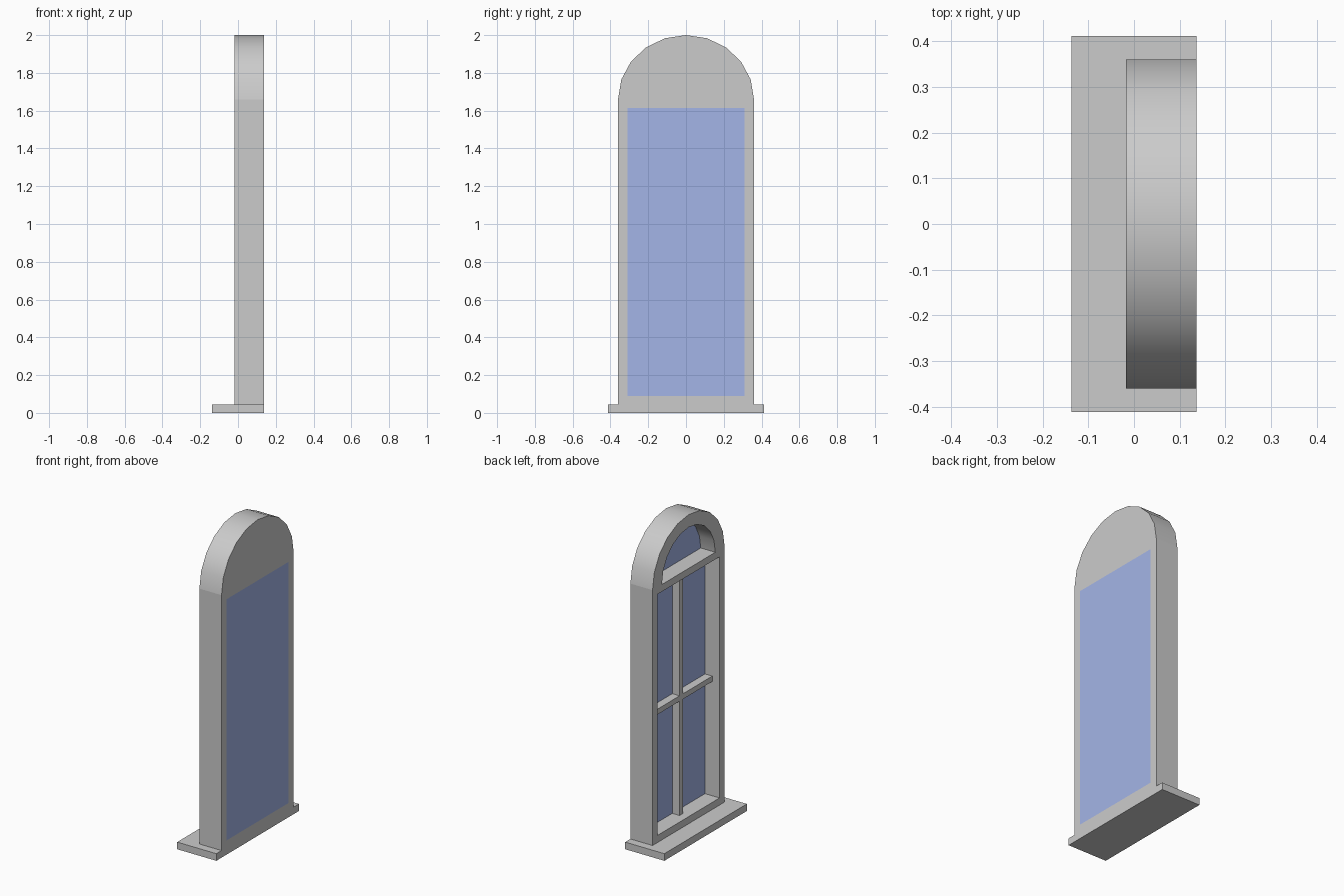
import bpy, bmesh
from math import sin, cos, pi

if "Cube" in bpy.data.objects:
    bpy.data.objects.remove(bpy.data.objects["Cube"])

FRONT, PANE, BACK = -0.018, 0.084, 0.137   # x of frame face, glass face, flat back
SPRING = 1.66                              # height where the arch starts

glass = bpy.data.materials.new("glass")
glass.diffuse_color = (0.37, 0.46, 0.8, 1)
glass.use_nodes = True
glass.node_tree.nodes["Principled BSDF"].inputs["Base Color"].default_value = glass.diffuse_color
frame_mat = bpy.data.materials.new("frame")
frame_mat.diffuse_color = (0.8, 0.8, 0.8, 1)
frame_mat.use_nodes = True
frame_mat.node_tree.nodes["Principled BSDF"].inputs["Base Color"].default_value = frame_mat.diffuse_color


def box(name, x0, x1, y0, y1, z0, z1):
    bm = bmesh.new()
    bmesh.ops.create_cube(bm, size=1)
    for v in bm.verts:
        v.co = ((x0, x1)[v.co.x > 0], (y0, y1)[v.co.y > 0], (z0, z1)[v.co.z > 0])
    return finish(name, bm)


def finish(name, bm):
    me = bpy.data.meshes.new(name)
    bm.to_mesh(me)
    bm.free()
    ob = bpy.data.objects.new(name, me)
    bpy.context.collection.objects.link(ob)
    return ob


def recessed_frame(name, outer, inner, closed, glazed_back):
    """Frame between two (y, z) outlines, recessed to a pane, with a flat back."""
    bm = bmesh.new()

    def loop(pts, x):
        return [bm.verts.new((x, y, z)) for y, z in pts]

    def bridge(a, b):
        n = len(a)
        for i in range(n if closed else n - 1):
            j = (i + 1) % n
            bm.faces.new((a[i], a[j], b[j], b[i]))

    back_o, front_o = loop(outer, BACK), loop(outer, FRONT)
    front_i, pane = loop(inner, FRONT), loop(inner, PANE)
    bridge(back_o, front_o)
    bridge(front_o, front_i)
    bridge(front_i, pane)
    bm.faces.new(pane).material_index = 1
    if glazed_back:
        back_i = loop(inner, BACK)
        bridge(back_i, back_o)
        bm.faces.new(back_i[::-1]).material_index = 1
    else:
        bm.faces.new(back_o[::-1])
    bmesh.ops.recalc_face_normals(bm, faces=bm.faces)
    # make sure the flat back points outwards
    bm.faces.ensure_lookup_table()
    if bm.faces[-1].normal.x < 0:
        bmesh.ops.reverse_faces(bm, faces=bm.faces)
    ob = finish(name, bm)
    ob.data.materials.append(frame_mat)
    ob.data.materials.append(glass)
    return ob


def rect(w, z0, z1):
    return [(-w, z0), (w, z0), (w, z1), (-w, z1)]


def arc(ry, rz, n=10):
    return [(ry * cos(pi * i / n), SPRING + rz * sin(pi * i / n)) for i in range(n + 1)]


# Sill
box("sill", -0.137, 0.137, -0.412, 0.412, 0, 0.045)

# Rectangular window frame with glass flush at the back
recessed_frame("window_frame", rect(0.36, 0.045, SPRING), rect(0.31, 0.09, 1.615), True, True)

# Arched top with a half-round recessed pane
arch = recessed_frame("arch_top", arc(0.36, 0.34), arc(0.267, 0.26), False, False)
bpy.context.view_layer.objects.active = arch
arch.select_set(True)
bpy.ops.object.shade_smooth_by_angle(angle=pi / 6)

# Glazing bars
box("vertical_bar", 0.033, PANE, -0.017, 0.017, 0.09, 1.615)
box("horizontal_bar", 0.033, PANE, -0.31, 0.31, 0.813, 0.847)
